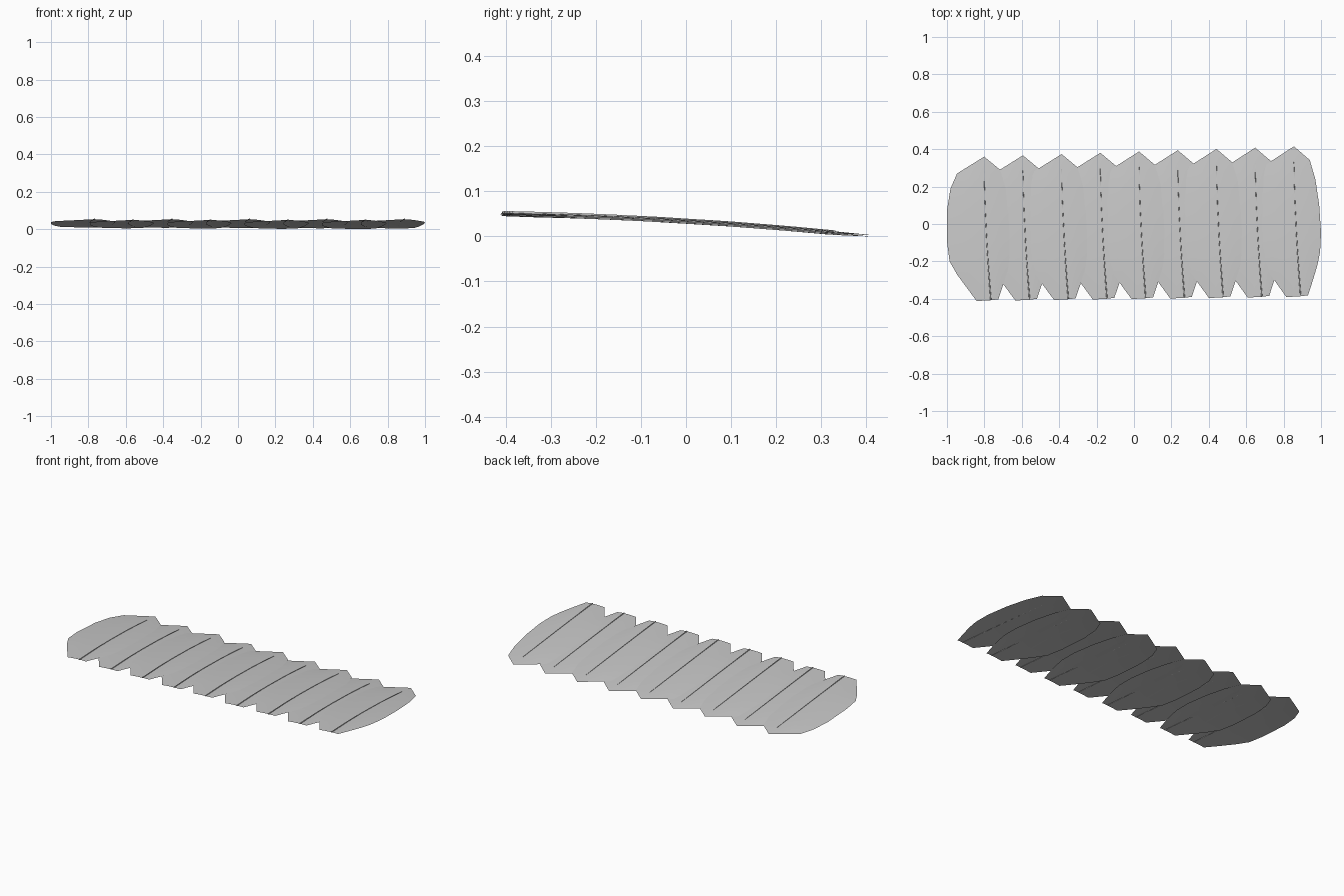
import bpy, bmesh

cube = bpy.data.objects.get("Cube")
if cube:
    bpy.data.objects.remove(cube, do_unlink=True)


def make_material(name, rgb, roughness=0.8):
    mat = bpy.data.materials.new(name)
    mat.use_nodes = True
    color = (*rgb, 1.0)
    mat.diffuse_color = color
    bsdf = mat.node_tree.nodes["Principled BSDF"]
    bsdf.inputs["Base Color"].default_value = color
    bsdf.inputs["Roughness"].default_value = roughness
    return mat


GREY = make_material("light grey", (0.58, 0.58, 0.58))

COUNT, SPACING, FIRST_X = 9, 0.207, -0.801
CAMBER = 0.005

# Matching outline points of one feather, pointed tip to blunt base
LEFT = [(0, .36), (-.145, .27), (-.18, .19), (-.198, .08), (-.198, -.10),
        (-.185, -.20), (-.145, -.27), (-.09, -.345), (-.04, -.412)]
RIGHT = [(0, .36), (.085, .29), (.115, .19), (.135, .06), (.145, -.08),
         (.14, -.18), (.125, -.25), (.10, -.33), (.075, -.403)]


def shaft_u(v):
    t = max(0, (0.3 - v) / 0.7)
    return 0.035 * t ** 1.6


def place(u, v, drop, index):
    """Put a feather point on the shared, gently bent sheet."""
    y = v + index * (0.0049 + 0.0055 * v)
    layer = 0.0035 * (index % 2)
    z = 0.037 - 0.06 * y - 0.055 * y * y - drop - layer
    return (FIRST_X + index * SPACING + u, y, z)


def feather_vane(index):
    bm = bmesh.new()
    rows = []
    for (lu, lv), (ru, rv) in zip(LEFT, RIGHT):
        cv = (lv + rv) / 2
        cu = shaft_u(cv)
        row = []
        for s in (-1, -0.66, -0.33, 0, 0.33, 0.66, 1):
            eu, ev = (lu, lv) if s < 0 else (ru, rv)
            u = cu + (eu - cu) * abs(s)
            v = cv + (ev - cv) * abs(s)
            side = min(1, abs(eu - cu) / 0.1)
            row.append(bm.verts.new(place(u, v, CAMBER * s * s * side, index)))
        rows.append(row)
    for a, b in zip(rows, rows[1:]):
        for k in range(len(a) - 1):
            bm.faces.new((a[k], b[k], b[k + 1], a[k + 1])).smooth = True
    bmesh.ops.remove_doubles(bm, verts=bm.verts, dist=0.0001)
    mesh = bpy.data.meshes.new(f"feather_vane_{index + 1}")
    bm.to_mesh(mesh)
    bm.free()
    mesh.materials.append(GREY)
    obj = bpy.data.objects.new(mesh.name, mesh)
    bpy.context.collection.objects.link(obj)


def feather_shaft(index):
    curve = bpy.data.curves.new(f"feather_shaft_{index + 1}", "CURVE")
    curve.dimensions = "3D"
    curve.bevel_depth = 0.0032
    curve.bevel_resolution = 1
    curve.use_fill_caps = True
    rows = [(l[1] + r[1]) / 2 for l, r in zip(LEFT, RIGHT)][1:]
    spline = curve.splines.new("POLY")
    spline.points.add(len(rows) - 1)
    for k, (point, v) in enumerate(zip(spline.points, rows)):
        point.co = (*place(shaft_u(v), v, -0.0012, index), 1)
        point.radius = 0.35 + 0.65 * k / (len(rows) - 1)
    curve.materials.append(GREY)
    obj = bpy.data.objects.new(curve.name, curve)
    bpy.context.collection.objects.link(obj)


# Row of overlapping feathers
for i in range(COUNT):
    feather_vane(i)
    feather_shaft(i)
